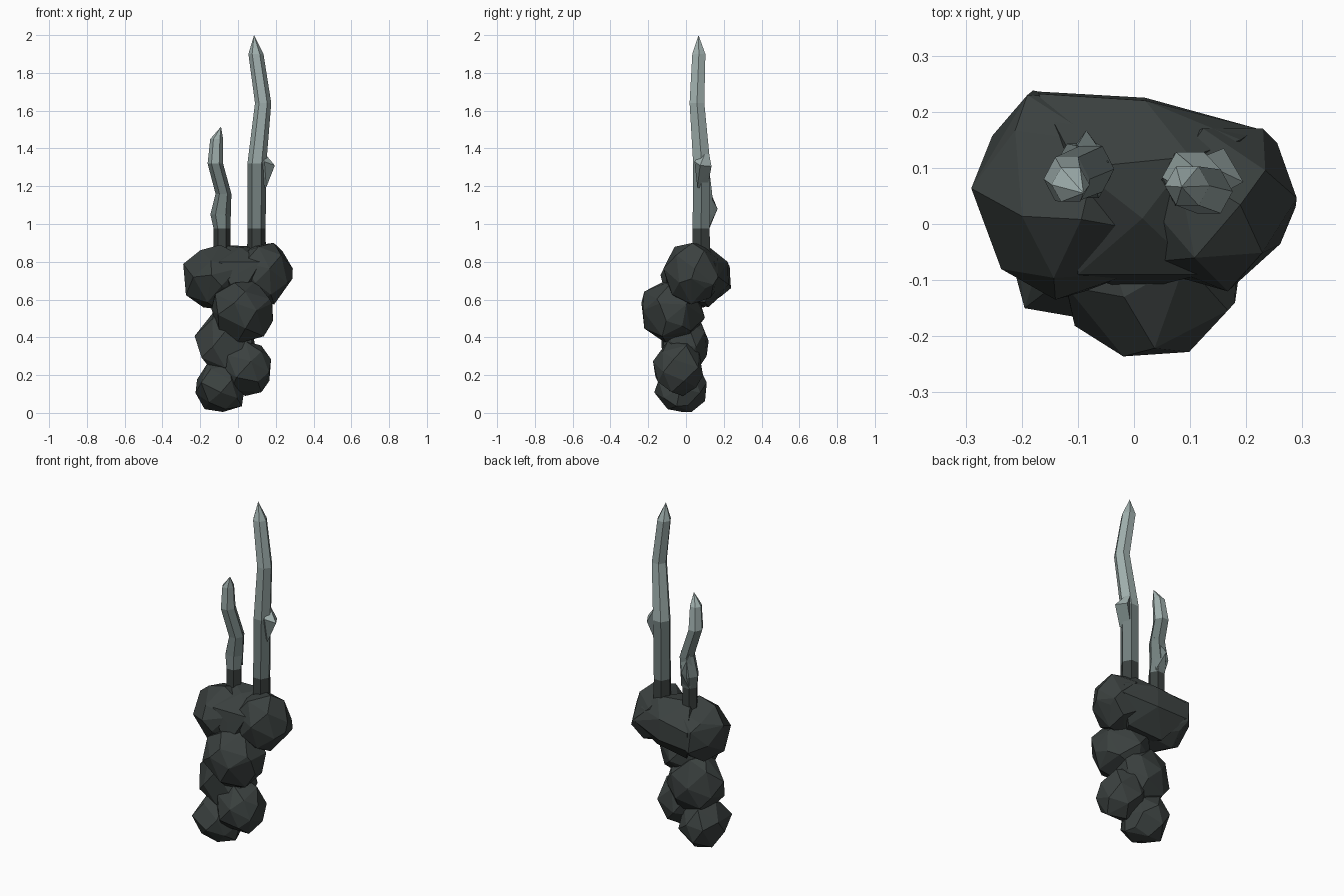
import bpy, bmesh, math, random
from mathutils import Vector

if "Cube" in bpy.data.objects:
    bpy.data.objects.remove(bpy.data.objects["Cube"])


def material(name, r, g, b):
    m = bpy.data.materials.new(name)
    m.diffuse_color = (r, g, b, 1)
    m.use_nodes = True
    m.node_tree.nodes["Principled BSDF"].inputs["Base Color"].default_value = m.diffuse_color
    return m


dark = material("dark stone", 0.043, 0.052, 0.050)
mid = material("grey stem", 0.17, 0.215, 0.21)
light = material("pale stem", 0.35, 0.43, 0.42)


def finish(bm, name, mats, rule=None):
    bmesh.ops.recalc_face_normals(bm, faces=bm.faces)
    for f in bm.faces:
        f.material_index = rule(f.calc_center_median().z) if rule else 0
    me = bpy.data.meshes.new(name)
    bm.to_mesh(me)
    bm.free()
    for m in mats:
        me.materials.append(m)
    ob = bpy.data.objects.new(name, me)
    bpy.context.collection.objects.link(ob)
    return ob


def hull(points, name, mats, rule=None, dissolve=0):
    bm = bmesh.new()
    for p in points:
        bm.verts.new(p)
    res = bmesh.ops.convex_hull(bm, input=bm.verts)
    junk = {v for v in res["geom_interior"] + res["geom_unused"]
            if isinstance(v, bmesh.types.BMVert)}
    bmesh.ops.delete(bm, geom=list(junk), context="VERTS")
    if dissolve:
        bmesh.ops.dissolve_limit(bm, angle_limit=dissolve, verts=bm.verts, edges=bm.edges)
    return finish(bm, name, mats, rule)


# Faceted boulder: jittered points on a sphere, fitted to a box, plus a few corners
def boulder(name, lo, hi, seed, corners=(), n=22):
    rng = random.Random(seed)
    pts = []
    for i in range(n):
        z = 1 - 2 * (i + 0.5) / n
        a = i * 2.39996 + seed
        r = math.sqrt(1 - z * z)
        p = Vector((r * math.cos(a), r * math.sin(a), z))
        p += Vector([rng.uniform(-0.13, 0.13) for _ in range(3)])
        pts.append(p.normalized() * rng.uniform(0.96, 1.04))
    for k in range(3):
        a, b = min(p[k] for p in pts), max(p[k] for p in pts)
        for p in pts:
            p[k] = lo[k] + (p[k] - a) / (b - a) * (hi[k] - lo[k])
    hull(pts + [Vector(c) for c in corners], name, [dark], dissolve=math.radians(9))


boulder("bottom_boulder", (-0.225, -0.168, 0.005), (0.035, 0.11, 0.27), 1,
        [(-0.195, -0.15, 0.16), (0.02, -0.05, 0.035), (-0.08, -0.02, 0.005)])
boulder("lower_right_boulder", (-0.09, -0.175, 0.09), (0.175, 0.09, 0.38), 2)
boulder("lower_left_boulder", (-0.23, -0.13, 0.20), (0.09, 0.12, 0.54), 3)
boulder("middle_boulder", (-0.14, -0.236, 0.365), (0.185, 0.10, 0.70), 4,
        [(0.18, -0.14, 0.58), (0.17, -0.02, 0.46), (-0.13, -0.08, 0.55)])
boulder("top_left_boulder", (-0.29, -0.12, 0.55), (0.07, 0.225, 0.89), 5,
        [(-0.18, 0.238, 0.66), (-0.19, 0.23, 0.78), (-0.14, -0.135, 0.73)])
boulder("top_right_boulder", (-0.01, -0.12, 0.575), (0.29, 0.17, 0.90), 6,
        [(0.23, 0.17, 0.72), (0.255, 0.145, 0.68), (0.288, 0.03, 0.71)])

# Stone bridging the two top boulders
hull([(-0.17, 0.236, 0.67), (-0.17, 0.232, 0.77), (0.02, 0.225, 0.68), (0.02, 0.22, 0.80),
      (0.22, 0.17, 0.72), (0.19, 0.15, 0.80), (-0.10, 0.10, 0.89), (0.10, 0.12, 0.88),
      (0.015, 0.01, 0.875), (-0.10, -0.09, 0.80), (0.12, -0.09, 0.80), (0.0, -0.10, 0.74),
      (-0.09, 0.12, 0.56), (0.12, 0.10, 0.585), (0.0, -0.12, 0.60)],
     "top_bridge_stone", [dark])


# Stem colours change with height: dark root, grey lower part, pale upper part
def stem_band(z):
    return 0 if z < 0.97 else 1 if z < 1.31 else 2


# Crooked stem: six-sided rings (x, y, z, rx, ry) closed by a point
def stem(name, rings, tip, sides=6):
    bm = bmesh.new()
    loops = []
    for x, y, z, rx, ry in rings:
        loops.append([bm.verts.new((x + rx * math.cos(t), y + ry * math.sin(t), z))
                      for t in (2 * math.pi * i / sides for i in range(sides))])
    bm.faces.new(loops[0])
    for a, b in zip(loops, loops[1:]):
        for i in range(sides):
            j = (i + 1) % sides
            bm.faces.new((a[i], a[j], b[j], b[i]))
    top = bm.verts.new(tip)
    for i in range(sides):
        bm.faces.new((loops[-1][i], loops[-1][(i + 1) % sides], top))
    return finish(bm, name, [dark, mid, light], stem_band)


stem("long_stem", [
    (0.098, 0.08, 0.82, 0.05, 0.055),
    (0.098, 0.08, 0.975, 0.048, 0.052),
    (0.10, 0.083, 1.32, 0.05, 0.052),
    (0.133, 0.058, 1.64, 0.043, 0.045),
    (0.095, 0.068, 1.90, 0.040, 0.040)], (0.085, 0.066, 2.0))

stem("short_stem", [
    (-0.085, 0.085, 0.82, 0.044, 0.045),
    (-0.085, 0.085, 0.975, 0.044, 0.045),
    (-0.092, 0.098, 1.05, 0.054, 0.052),
    (-0.077, 0.098, 1.16, 0.042, 0.047),
    (-0.120, 0.080, 1.32, 0.041, 0.045),
    (-0.113, 0.070, 1.45, 0.034, 0.035)], (-0.09, 0.055, 1.515))

# Thorny knobs on the stems
hull([(0.195, 0.075, 1.31), (0.16, 0.135, 1.305), (0.11, 0.115, 1.41), (0.11, 0.11, 1.17),
      (0.15, 0.06, 1.195), (0.14, 0.045, 1.33), (0.08, 0.08, 1.28)],
     "long_stem_knob", [dark, mid, light], stem_band)
hull([(-0.085, 0.167, 1.08), (-0.135, 0.10, 1.03), (-0.05, 0.12, 0.98), (-0.11, 0.125, 0.98),
      (-0.11, 0.125, 1.18), (-0.045, 0.11, 1.18), (-0.085, 0.09, 1.08)],
     "short_stem_knob", [dark, mid, light], stem_band)
